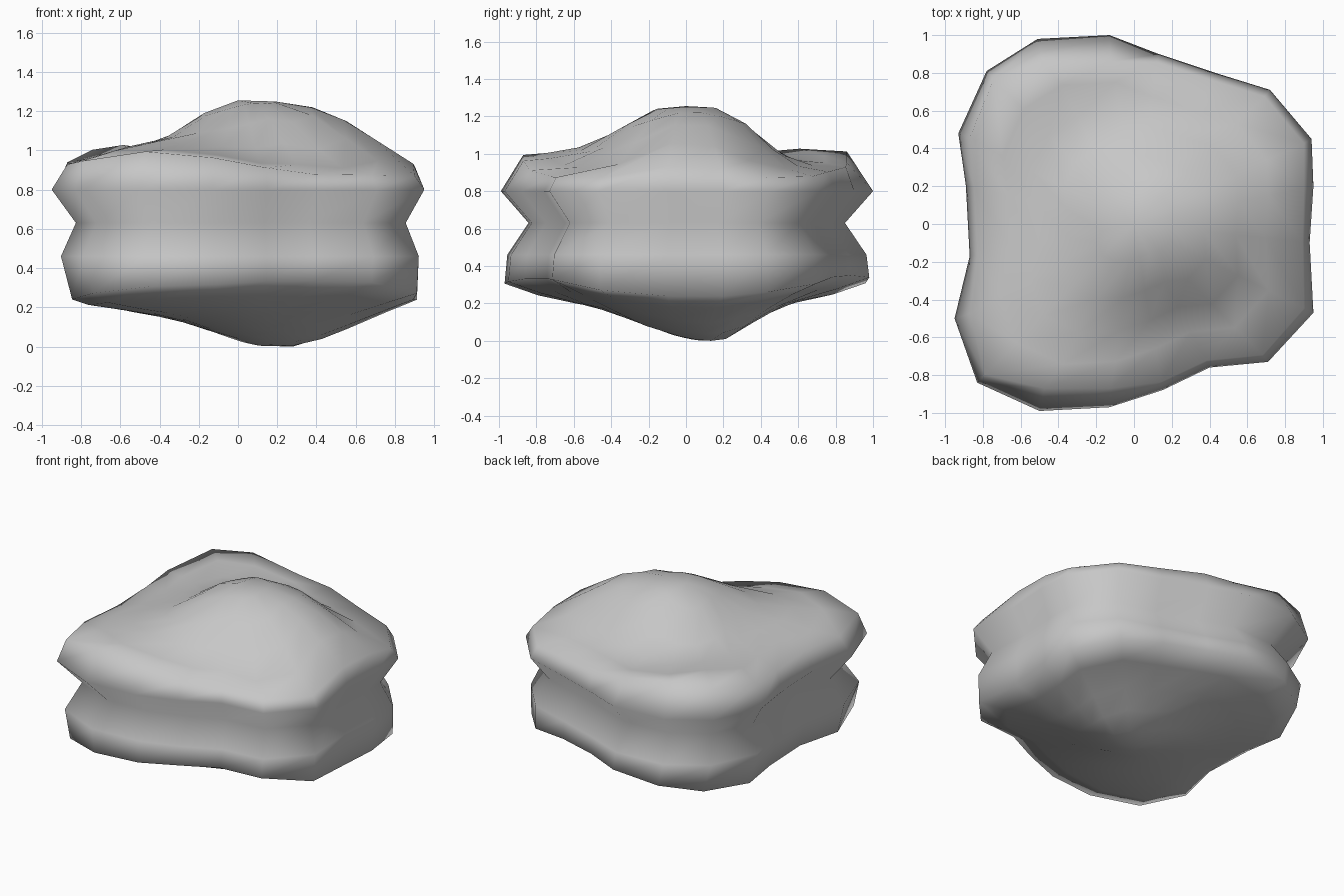
import bpy, bmesh, math

if "Cube" in bpy.data.objects:
    bpy.data.objects.remove(bpy.data.objects["Cube"])

# Plan outline of the boulder, counter-clockwise
OUTLINE = [(.95, .2), (.94, .45), (.72, .71), (.43, .80), (.13, .9), (-.13, 1), (-.51, .98),
           (-.78, .81), (-.93, .48), (-.89, .2), (-.87, -.17), (-.95, -.5), (-.83, -.84),
           (-.5, -.99), (-.13, -.97), (.15, -.88), (.4, -.76), (.71, -.73), (.95, -.47), (.93, -.1)]


def bump(x, y, cx, cy, left, right, front, back, power):
    """Lopsided round hump, 1 at its centre and fading to 0."""
    dx, dy = x - cx, y - cy
    r = math.hypot(dx / (right if dx > 0 else left), dy / (back if dy > 0 else front))
    return math.exp(-r ** power)


def top_z(x, y, t):
    z = .94 - .09 * x - .32 * max(0, -x - .58)                    # sloping shoulder
    z += .325 * bump(x, y, .18, .04, .49, .64, .5, .41, 3)        # crown
    z += .07 * bump(x, y, -.25, -.45, .35, .3, .35, .35, 2)       # ridge to the front left
    z += .05 * bump(x, y, -.68, .75, .3, .3, .3, .3, 2)           # raised back left corner
    return z - .04 * bump(x, y, .3, -.65, .3, .3, .3, .3, 2)      # dip at the front


def bottom_z(x, y, t):
    z = .175 + .05 * t ** 4 + .09 * abs(y) ** 3 + .04 * max(0, x)
    z += .07 * bump(x, y, .45, -.85, .5, .5, .35, .35, 2)         # lifted front right edge
    z += .07 * bump(x, y, .3, .9, .5, .5, .35, .35, 2)            # lifted back right edge
    z += .04 * bump(x, y, -.9, 0, .25, .25, .4, .4, 2)            # lifted left edge
    return z - .19 * bump(x, y, .23, .14, .45, .46, .47, .27, 2)


def level(z):
    return lambda x, y, t: z


# Rings from the underside up to the crown: scale to the left, to the right, along y, and height
RINGS = [(t, t, t, bottom_z) for t in (.15, .3, .45, .6, .8)]
RINGS += [(.89, .96, .98, bottom_z),
          (.95, .97, .965, level(.46)), (.87, .9, .85, level(.63)), (1, 1, 1, level(.80)),
          (.95, .96, .95, top_z)]
RINGS += [(t, t, t, top_z) for t in (.75, .58, .4, .2)]

bm = bmesh.new()
rings = []
for left, right, deep, height in RINGS:
    ring = []
    for x, y in OUTLINE:
        px, py = x * (left if x < 0 else right), y * deep
        if height is top_z:                                       # squarer upper rim
            px, py = max(-.87, min(.9, px)), max(-.87, min(.86, py))
        ring.append(bm.verts.new((px, py, height(px, py, deep))))
    rings.append(ring)
n = len(OUTLINE)
for low, high in zip(rings, rings[1:]):
    for i in range(n):
        j = (i + 1) % n
        bm.faces.new((low[i], low[j], high[j], high[i]))
# Close underside and crown with fans
base = bm.verts.new((0, 0, bottom_z(0, 0, 0)))
crown = bm.verts.new((0, 0, top_z(0, 0, 0)))
for i in range(n):
    j = (i + 1) % n
    bm.faces.new((base, rings[0][j], rings[0][i]))
    bm.faces.new((crown, rings[-1][i], rings[-1][j]))
bmesh.ops.recalc_face_normals(bm, faces=bm.faces)
lowest = min(v.co.z for v in bm.verts)
for v in bm.verts:
    v.co.z -= lowest
for f in bm.faces:
    f.smooth = True

mesh = bpy.data.meshes.new("boulder")
bm.to_mesh(mesh)
bm.free()
stone = bpy.data.materials.new("stone grey")
stone.diffuse_color = (.57, .57, .57, 1)
stone.use_nodes = True
stone.node_tree.nodes["Principled BSDF"].inputs["Base Color"].default_value = stone.diffuse_color
mesh.materials.append(stone)
bpy.context.collection.objects.link(bpy.data.objects.new("boulder", mesh))
